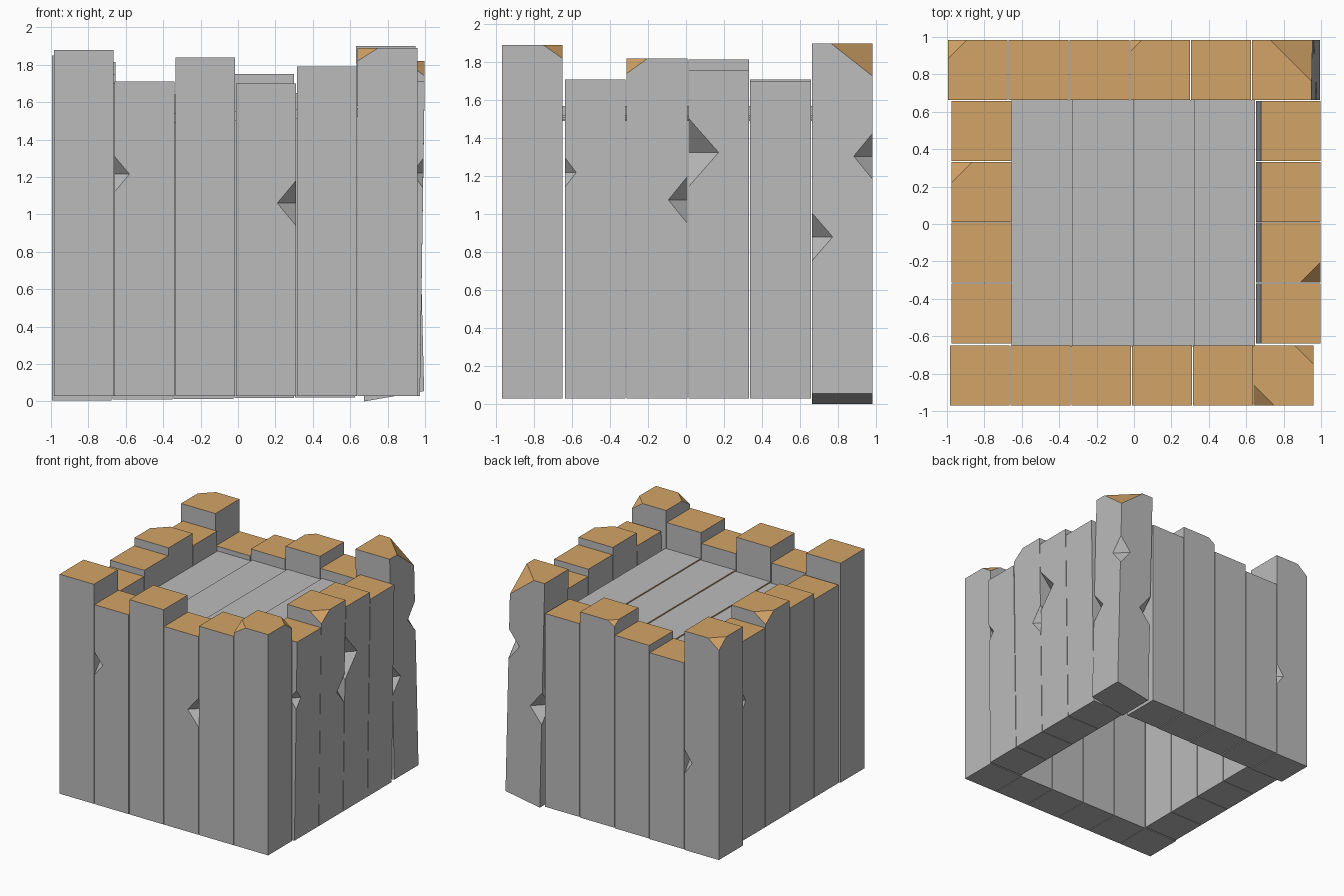
import bpy, bmesh
from mathutils import Vector

cube = bpy.data.objects.get("Cube")
if cube:
    bpy.data.objects.remove(cube, do_unlink=True)


def material(name, rgb):
    mat = bpy.data.materials.new(name)
    mat.use_nodes = True
    mat.diffuse_color = (*rgb, 1)
    mat.node_tree.nodes["Principled BSDF"].inputs["Base Color"].default_value = (*rgb, 1)
    return mat


GREY = material("weathered grey", (0.5, 0.5, 0.5))
TAN = material("cut wood tan", (0.65, 0.37, 0.135))
SIZE = 0.32


def make_object(name, bm):
    bmesh.ops.recalc_face_normals(bm, faces=bm.faces)
    mesh = bpy.data.meshes.new(name)
    bm.to_mesh(mesh)
    bm.free()
    obj = bpy.data.objects.new(name, mesh)
    bpy.context.collection.objects.link(obj)
    mesh.materials.append(GREY)
    mesh.materials.append(TAN)
    return obj


def box(lo, hi):
    bm = bmesh.new()
    lo, hi = Vector(lo), Vector(hi)
    bmesh.ops.create_cube(bm, size=1)
    for v in bm.verts:
        v.co = (lo + hi) / 2 + v.co * (hi - lo)
    return bm


def carve(obj, centre, depth, half):
    """Cut a diamond-shaped notch out of a vertical edge."""
    bm = bmesh.new()
    for axis, r in zip(((1, 0, 0), (0, 1, 0), (0, 0, 1)), (depth, depth, half)):
        for s in (-r, r):
            bm.verts.new(Vector(centre) + Vector(axis) * s)
    bmesh.ops.convex_hull(bm, input=bm.verts)
    cutter = make_object("notch_cutter", bm)
    cutter.hide_render = True
    mod = obj.modifiers.new("notch", 'BOOLEAN')
    mod.operation, mod.solver, mod.object = 'DIFFERENCE', 'EXACT', cutter
    bpy.context.view_layer.objects.active = obj
    bpy.ops.object.modifier_apply(modifier=mod.name)
    bpy.data.objects.remove(cutter, do_unlink=True)


def post(name, x, y, top, base=0.03, lean=0, slope=0, chips=(), notches=()):
    """Square post; lean shifts the foot in x, slope lifts the foot's outer side.
    chips: (x side, y side, reach, drop); notches: (x side, y side, high, low, depth)."""
    bm = box((x, y, base), (x + SIZE, y + SIZE, top))
    for v in bm.verts:
        if v.co.z < 1:
            if v.co.x > x + SIZE / 2:
                v.co.z += slope
            v.co.x += lean
    corner = lambda sx, sy: Vector((x + SIZE * (sx > 0), y + SIZE * (sy > 0), top))
    for sx, sy, reach, drop in chips:
        bmesh.ops.bisect_plane(
            bm, geom=bm.verts[:] + bm.edges[:] + bm.faces[:], clear_outer=True,
            plane_co=corner(sx, sy) - Vector((0, 0, drop)),
            plane_no=Vector((sx / reach, sy / reach, 1 / drop)).normalized())
        bmesh.ops.holes_fill(bm, edges=[e for e in bm.edges if e.is_boundary])
    obj = make_object(name, bm)
    for sx, sy, high, low, depth in notches:
        c = corner(sx, sy)
        c.z = (high + low) / 2
        c.x += lean * (1 - c.z / top)
        carve(obj, c, depth, (high - low) / 2)
    # Sawn tops and chipped corners are tan, everything else is grey
    for f in obj.data.polygons:
        f.material_index = int(f.center.z > 1.5 and f.normal.z > 0.3)
    return obj


PITCH = 0.325

# Front wall, including both front corners
front_chips = {5: [(-1, -1, 0.11, 0.07), (1, 1, 0.1, 0.07)]}
front_notches = {1: [(-1, -1, 1.31, 1.12, 0.08)], 3: [(1, -1, 1.18, 0.94, 0.1)]}
for i, h in enumerate((1.88, 1.71, 1.84, 1.70, 1.79, 1.89)):
    post(f"front_post_{i + 1}", -0.985 + PITCH * i, -0.97, h,
         chips=front_chips.get(i, ()), notches=front_notches.get(i, ()))

# Back wall; its last post is the crooked corner
back_chips = {0: [(-1, 1, 0.1, 0.08)], 3: [(-1, 1, 0.06, 0.04)]}
back_notches = {0: [(1, 1, 0.85, 0.65, 0.07)]}
for i, h in enumerate((1.85, 1.58, 1.64, 1.75, 1.65)):
    post(f"back_post_{i + 1}", -0.995 + PITCH * i, 0.663, h, base=0.005 + 0.004 * i,
         chips=back_chips.get(i, ()), notches=back_notches.get(i, ()))
post("crooked_corner_post", 0.63, 0.663, 1.9, base=0, lean=0.045, slope=0.055,
     chips=[(1, 1, 0.22, 0.17)],
     notches=[(1, 1, 1.43, 1.18, 0.1), (1, -1, 1.01, 0.75, 0.11), (-1, 1, 0.97, 0.7, 0.11)])

# Side walls between the corners
right_chips = {1: [(1, -1, 0.11, 0.08)]}
right_notches = {0: [(1, -1, 1.3, 1.14, 0.06)], 1: [(1, 1, 1.2, 0.95, 0.1)],
                 2: [(1, -1, 1.51, 1.14, 0.16)]}
left_chips = {2: [(-1, 1, 0.11, 0.08)]}
left_notches = {3: [(-1, 1, 1.3, 1.1, 0.06)]}
for i, (hr, hl) in enumerate(zip((1.71, 1.82, 1.76, 1.70), (1.70, 1.75, 1.815, 1.71))):
    y = -0.638 + PITCH * i
    post(f"right_post_{i + 1}", 0.678, y, hr, lean=-0.025,
         chips=right_chips.get(i, ()), notches=right_notches.get(i, ()))
    post(f"left_post_{i + 1}", -0.975, y, hl,
         chips=left_chips.get(i, ()), notches=left_notches.get(i, ()))

# Deck planks, each stepping up slightly with a tan sawn edge
for i in range(4):
    x = -0.655 + PITCH * i
    z = 1.54 + 0.01 * i
    plank = make_object(f"deck_plank_{i + 1}",
                        box((x, -0.655, z - 0.05), (x + PITCH + 0.002, 0.663, z)))
    for f in plank.data.polygons:
        f.material_index = int(f.normal.x < -0.9)
